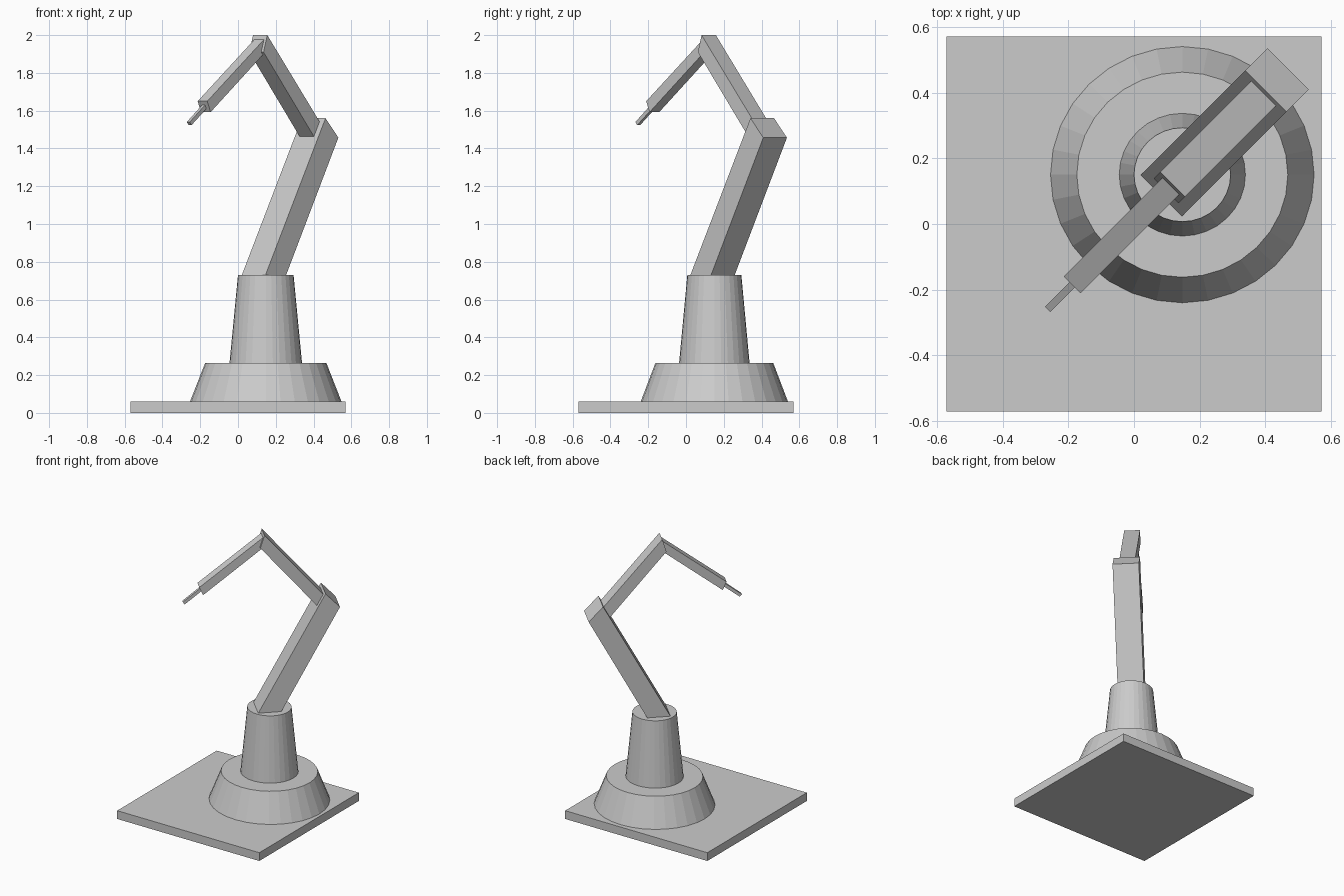
import bpy, math
from mathutils import Vector

if "Cube" in bpy.data.objects:
    bpy.data.objects.remove(bpy.data.objects["Cube"])

CX, CY = 0.147, 0.15            # turntable axis
ALONG = Vector((1, 1, 0)) / math.sqrt(2)   # plane in which the arm bends
ACROSS = Vector((1, -1, 0)) / math.sqrt(2)


def cone(name, r1, r2, z0, z1):
    bpy.ops.mesh.primitive_cone_add(vertices=32, radius1=r1, radius2=r2, depth=z1 - z0,
                                    location=(CX, CY, (z0 + z1) / 2))
    ob = bpy.context.object
    ob.name = name
    ob.scale = (1, 0.972, 1)


def arm_link(name, profile, width):
    """Extrude a side profile of (reach, height) points across the arm plane."""
    n = len(profile)
    verts = [Vector((CX, CY, z)) + ALONG * s + ACROSS * side * width / 2
             for side in (-1, 1) for s, z in profile]
    faces = [tuple(range(n))[::-1], tuple(range(n, 2 * n))]
    faces += [(i, (i + 1) % n, n + (i + 1) % n, n + i) for i in range(n)]
    me = bpy.data.meshes.new(name)
    me.from_pydata(verts, [], faces)
    ob = bpy.data.objects.new(name, me)
    bpy.context.collection.objects.link(ob)
    bpy.context.view_layer.objects.active = ob
    ob.select_set(True)
    bpy.ops.object.mode_set(mode='EDIT')
    bpy.ops.mesh.select_all(action='SELECT')
    bpy.ops.mesh.normals_make_consistent(inside=False)
    bpy.ops.object.mode_set(mode='OBJECT')
    ob.select_set(False)


# floor plate
bpy.ops.mesh.primitive_cube_add(size=1, location=(0, 0, 0.03))
plate = bpy.context.object
plate.name = "floor_plate"
plate.scale = (1.14, 1.14, 0.06)

# turntable and column
cone("turntable", 0.401, 0.321, 0.06, 0.264)
cone("column", 0.192, 0.147, 0.264, 0.731)
bpy.ops.object.select_all(action='DESELECT')

# jointed arm, from the column out to the tool
arm_link("lower_arm", [(-0.107, 0.70), (0.048, 0.70), (0.455, 1.457), (0.359, 1.56)], 0.177)
arm_link("upper_arm", [(0.325, 1.442), (0.375, 1.512), (-0.042, 2.0), (-0.07, 1.91)], 0.107)
arm_link("forearm", [(-0.474, 1.65), (-0.449, 1.592), (-0.02, 1.925), (-0.045, 1.98)], 0.072)
arm_link("tool_tip", [(-0.58, 1.54), (-0.567, 1.523), (-0.44, 1.622), (-0.453, 1.64)], 0.022)
